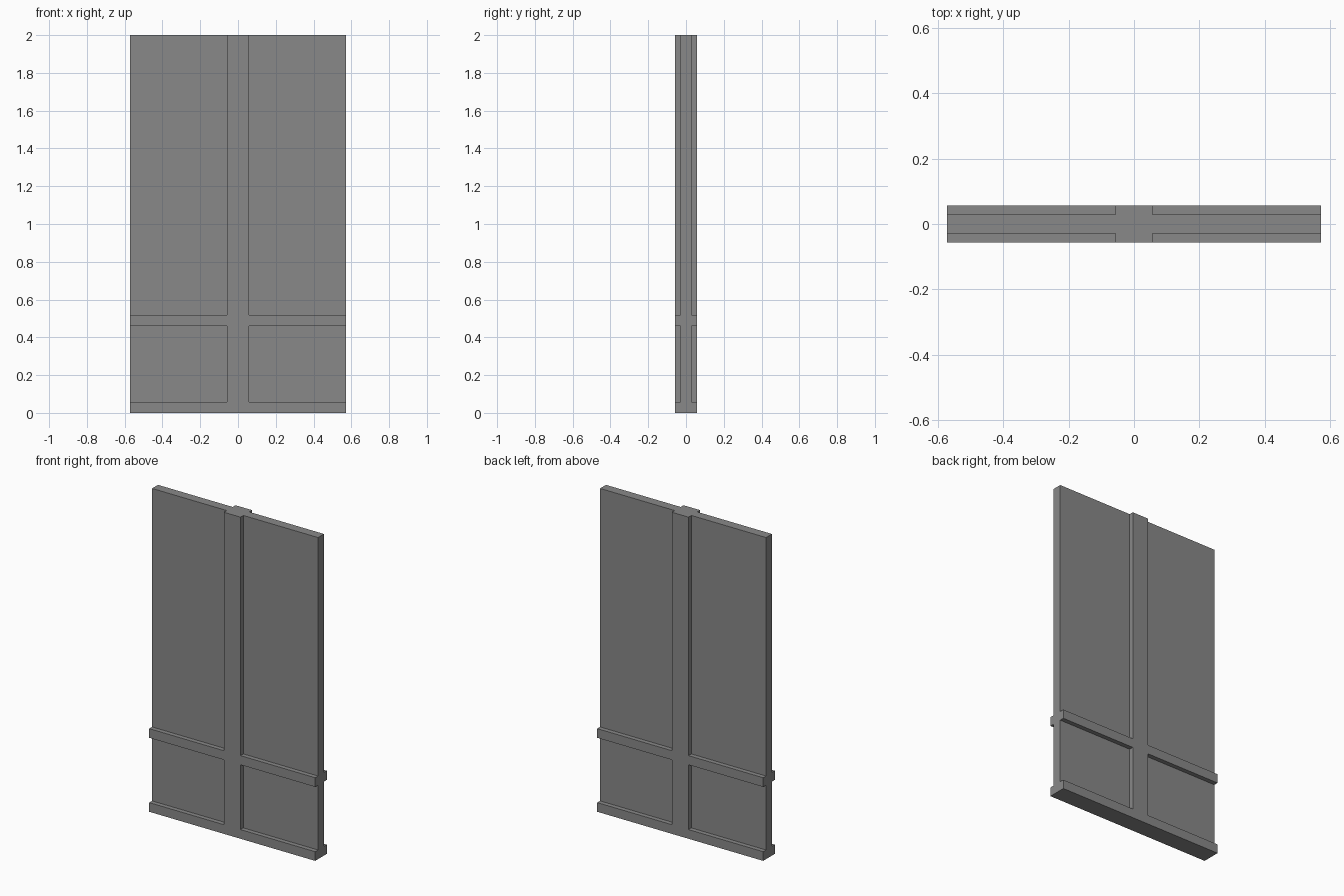
import bpy
import bmesh
import math
from mathutils import Vector

cube = bpy.data.objects.get("Cube")
if cube:
    bpy.data.objects.remove(cube, do_unlink=True)

# Main dimensions
HALF_WIDTH, HEIGHT = 0.571, 2.0
HALF_PANEL, HALF_FRAME = 0.029, 0.057   # half depth of panel and of framing
HALF_POST = 0.057
RAILS = [(0.0, 0.057), (0.46, 0.517)]   # bottom and middle rail heights

# Single grey finish
grey = bpy.data.materials.new("grey")
grey.use_nodes = True
colour = (0.25, 0.25, 0.25, 1.0)
grey.diffuse_color = colour
grey.node_tree.nodes["Principled BSDF"].inputs["Base Color"].default_value = colour

# Flat panel
bm = bmesh.new()
bmesh.ops.create_cube(bm, size=1)
bmesh.ops.scale(bm, vec=(2 * HALF_WIDTH, 2 * HALF_PANEL, HEIGHT), verts=bm.verts)
bmesh.ops.translate(bm, vec=(0, 0, HEIGHT / 2), verts=bm.verts)


def cut(point, normal):
    geom = bm.verts[:] + bm.edges[:] + bm.faces[:]
    bmesh.ops.bisect_plane(bm, geom=geom, plane_co=point, plane_no=normal)


# Cut the outlines of the post and rails
for x in (-HALF_POST, HALF_POST):
    cut((x, 0, 0), (1, 0, 0))
for z in {z for rail in RAILS for z in rail if z > 0}:
    cut((0, 0, z), (0, 0, 1))


def is_framing(face):
    c = face.calc_center_median()
    return abs(c.x) < HALF_POST or any(lo < c.z < hi for lo, hi in RAILS)


# Raise the post and rails on the front and back
for side in (-1, 1):
    faces = [f for f in bm.faces if f.normal.y * side > 0.9 and is_framing(f)]
    result = bmesh.ops.extrude_face_region(bm, geom=faces)
    bmesh.ops.delete(bm, geom=faces, context='FACES_ONLY')
    raised = [v for v in result["geom"] if isinstance(v, bmesh.types.BMVert)]
    offset = Vector((0, side * (HALF_FRAME - HALF_PANEL), 0))
    bmesh.ops.translate(bm, vec=offset, verts=raised)
    bm.normal_update()

# Merge flat regions so only true edges remain
bmesh.ops.recalc_face_normals(bm, faces=bm.faces)
bmesh.ops.dissolve_limit(bm, angle_limit=math.radians(1), verts=bm.verts, edges=bm.edges)

mesh = bpy.data.meshes.new("framed_wall_panel")
bm.to_mesh(mesh)
bm.free()
mesh.materials.append(grey)
panel = bpy.data.objects.new("framed_wall_panel", mesh)
bpy.context.collection.objects.link(panel)
